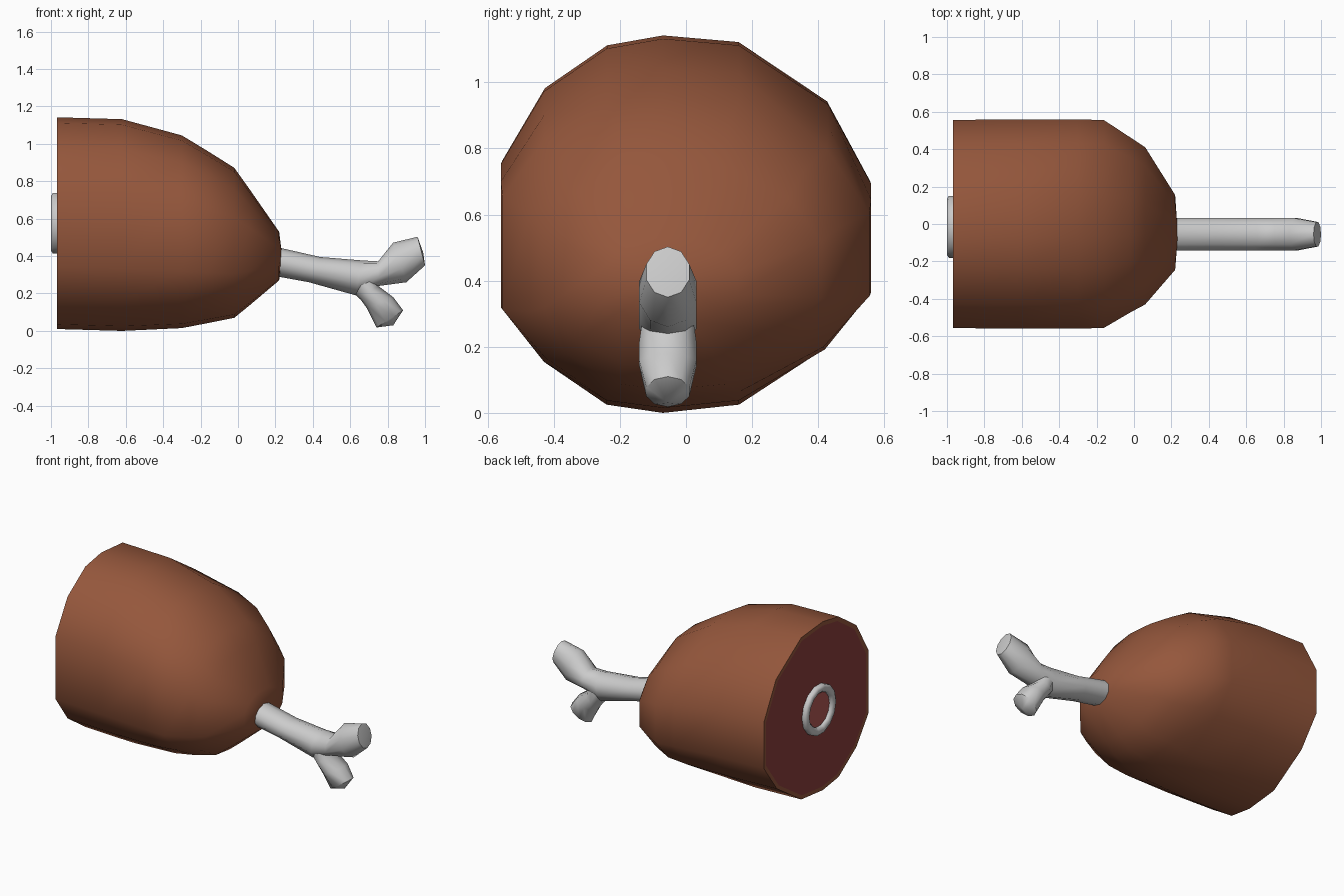
import bpy, bmesh, math

if "Cube" in bpy.data.objects:
    bpy.data.objects.remove(bpy.data.objects["Cube"])


def material(name, rgb):
    m = bpy.data.materials.new(name)
    m.diffuse_color = (*rgb, 1)
    m.use_nodes = True
    m.node_tree.nodes["Principled BSDF"].inputs["Base Color"].default_value = m.diffuse_color
    return m


def loft(name, rings, caps=(None, None), mat=None, angle=50, closed=False):
    """Skin a list of rings; each cap is None or an apex point."""
    bm = bmesh.new()
    loops = [[bm.verts.new(p) for p in ring] for ring in rings]
    n = len(loops[0])
    pairs = list(zip(loops, loops[1:]))
    if closed:
        pairs.append((loops[-1], loops[0]))
    for a, b in pairs:
        for i in range(n):
            j = (i + 1) % n
            bm.faces.new((a[i], a[j], b[j], b[i]))
    for loop, apex in zip((loops[0], loops[-1]), caps):
        if apex:
            c = bm.verts.new(apex)
            for i in range(n):
                bm.faces.new((loop[i], loop[(i + 1) % n], c))
    bmesh.ops.recalc_face_normals(bm, faces=bm.faces)
    me = bpy.data.meshes.new(name)
    bm.to_mesh(me)
    bm.free()
    ob = bpy.data.objects.new(name, me)
    bpy.context.collection.objects.link(ob)
    if mat:
        me.materials.append(mat)
    bpy.ops.object.select_all(action='DESELECT')
    ob.select_set(True)
    bpy.context.view_layer.objects.active = ob
    bpy.ops.object.shade_smooth_by_angle(angle=math.radians(angle))
    return ob


skin = material("skin", (0.30, 0.095, 0.045))
flesh = material("flesh", (0.26, 0.05, 0.045))
marrow_red = material("marrow_red", (0.45, 0.10, 0.09))

# Uneven cross-section of the ham (y, z), scaled to fit each ring
OUTLINE = [(-.07, 1.14), (.16, 1.12), (.43, .94), (.56, .70), (.56, .39),
           (.42, .20), (.16, .03), (-.07, .005), (-.24, .03), (-.43, .16),
           (-.56, .34), (-.56, .76), (-.43, .98), (-.24, 1.11)]


def ham_ring(x, hy, z0, z1, cy=0):
    cz, hz = (z0 + z1) / 2, (z1 - z0) / 2
    return [(x, cy + y / .56 * hy, cz + (z - .5725) / .5675 * hz)
            for y, z in OUTLINE]


# Ham body, with a thin skin rim at the cut end
body = [ham_ring(-.967, .53, .035, 1.115), ham_ring(-.968, .556, .01, 1.142),
        ham_ring(-.62, .56, 0, 1.132), ham_ring(-.30, .56, .015, 1.045),
        ham_ring(-.16, .555, .042, .96), ham_ring(-.02, .468, .07, .872, -.005),
        ham_ring(.06, .42, .135, .76, -.01), ham_ring(.22, .2, .27, .53, -.045)]
loft("ham_skin", body, (None, (.235, -.06, .41)), skin)

# Red cut face
loft("cut_face", [ham_ring(-.967, .53, .035, 1.115)],
     ((-.967, 0, .575), None), flesh)


# Sawn bone ring with marrow in the cut face
def circle(x, r, n=14):
    return [(x, -.015 + r * math.cos(2 * math.pi * i / n),
             .575 + r * math.sin(2 * math.pi * i / n)) for i in range(n)]


loft("bone_ring", [circle(x, r) for x, r in
     ((-.95, .166), (-.99, .166), (-1, .15), (-.998, .13), (-.985, .115),
      (-.95, .115))], closed=True, angle=60)
loft("marrow", [circle(-.975, .12)], ((-.97, -.015, .575), None), marrow_red)


# Shank bone: rings spanned between a top and a bottom point in the xz plane
def bone_ring(xt, zt, xb, zb, hy, n=10):
    pts = []
    for i in range(n):
        a = 2 * math.pi * i / n
        t = (1 + math.cos(a)) / 2
        pts.append((xb + (xt - xb) * t, -.055 + hy * math.sin(a) / math.sin(.4 * math.pi),
                    zb + (zt - zb) * t))
    return pts


W = .0865
loft("shank_bone", [bone_ring(*r) for r in (
    (.12, .46, .12, .305, W), (.23, .443, .21, .291, W),
    (.44, .395, .38, .26, W), (.66, .377, .63, .19, W),
    (.75, .372, .75, .24, W), (.83, .472, .90, .26, W),
    (.96, .503, 1.0, .35, .065))],
    ((.12, -.055, .38), (.99, -.055, .42)))

# Lower knuckle of the fork
loft("lower_knuckle", [bone_ring(*r) for r in (
    (.74, .34, .61, .21, .075), (.75, .24, .655, .168, W),
    (.83, .18, .69, .12, W), (.883, .11, .74, .018, .065))],
    ((.68, -.055, .28), (.83, -.055, .03)))
